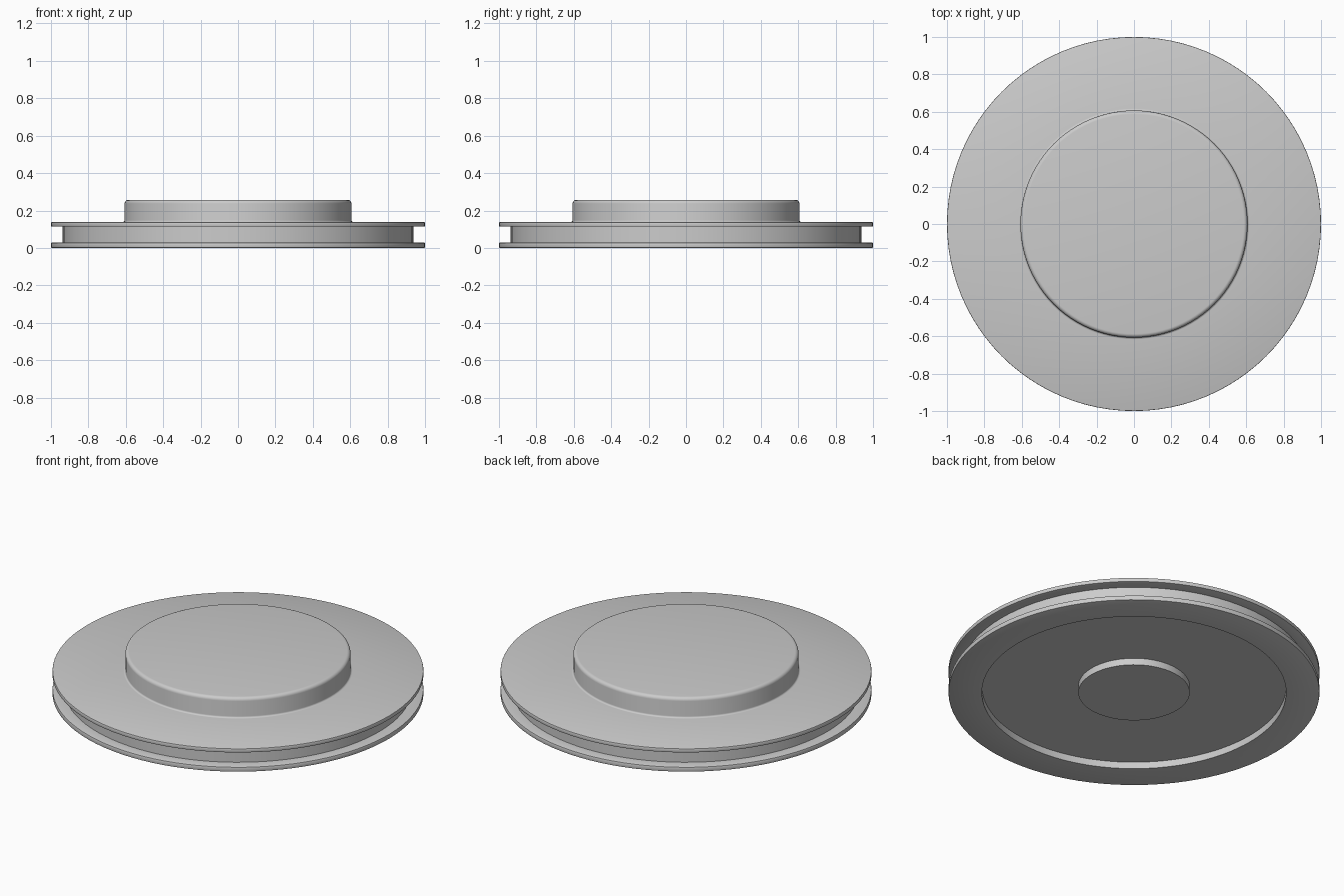
import bpy
import bmesh
from math import radians, sin, cos, tau

cube = bpy.data.objects.get("Cube")
if cube:
    bpy.data.objects.remove(cube, do_unlink=True)

# Plain grey material
grey = bpy.data.materials.new("light_grey")
grey.use_nodes = True
colour = (0.6, 0.6, 0.6, 1)
grey.diffuse_color = colour
grey.node_tree.nodes["Principled BSDF"].inputs["Base Color"].default_value = colour


def arc(cx, cz, r, start, end, steps=5):
    """Points of a fillet in the profile plane, angles in degrees."""
    angles = [radians(start + (end - start) * i / steps) for i in range(steps + 1)]
    return [(cx + r * cos(a), cz + r * sin(a)) for a in angles]


def lathe(name, profile, segments=96):
    """Revolve a (radius, height) profile about z into a closed solid."""
    bm = bmesh.new()
    verts = [bm.verts.new((r, 0, z)) for r, z in profile]
    edges = [bm.edges.new(pair) for pair in zip(verts, verts[1:])]
    bmesh.ops.spin(bm, geom=verts + edges, cent=(0, 0, 0), axis=(0, 0, 1),
                   angle=tau, steps=segments, use_duplicate=False)
    bmesh.ops.remove_doubles(bm, verts=bm.verts, dist=0.0001)
    bmesh.ops.recalc_face_normals(bm, faces=bm.faces)
    mesh = bpy.data.meshes.new(name)
    bm.to_mesh(mesh)
    bm.free()
    mesh.materials.append(grey)
    obj = bpy.data.objects.new(name, mesh)
    bpy.context.collection.objects.link(obj)
    bpy.ops.object.select_all(action="DESELECT")
    obj.select_set(True)
    bpy.context.view_layer.objects.active = obj
    bpy.ops.object.shade_smooth_by_angle(angle=radians(30))
    return obj


RECESS, LOWER, UPPER, DECK, TOP = 0.04, 0.028, 0.114, 0.138, 0.257
HUB, GROOVE, SOFT = 0.607, 0.937, 0.004

# Underside: central boss standing in a shallow circular recess
underside = [(0, 0), (0.3, 0), (0.3, RECESS), (0.82, RECESS), (0.82, 0)]

# Rim: two thin flanges with softened edges around a square groove
rim = (arc(1 - SOFT, SOFT, SOFT, -90, 0, 2)
       + arc(1 - SOFT, LOWER - SOFT, SOFT, 0, 90, 2)
       + [(GROOVE, LOWER), (GROOVE, UPPER)]
       + arc(1 - SOFT, UPPER + SOFT, SOFT, -90, 0, 2)
       + arc(1 - SOFT, DECK - SOFT, SOFT, 0, 90, 2))

# Raised hub: small fillet at the foot, rounded top edge
hub = (arc(HUB + 0.01, DECK + 0.01, 0.01, 270, 180)
       + arc(HUB - 0.02, TOP - 0.02, 0.02, 0, 90)
       + [(0, TOP)])

lathe("grooved_wheel", underside + rim + hub)
